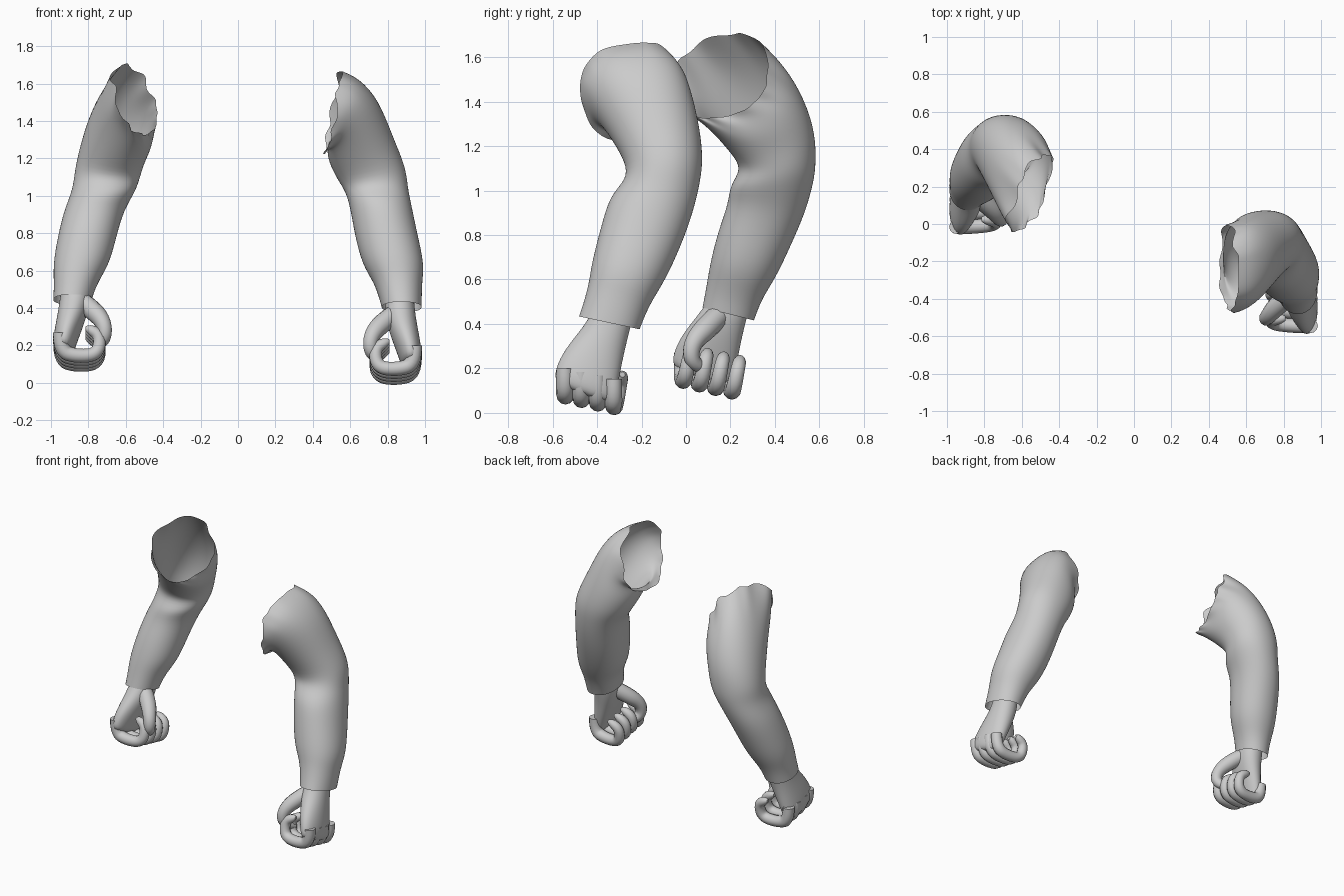
import bpy, math, random
from mathutils import Vector, Euler

random.seed(4)
cube = bpy.data.objects.get("Cube")
if cube:
    bpy.data.objects.remove(cube)

grey = bpy.data.materials.new("light_grey")
grey.use_nodes = True
COLOUR = (0.6, 0.6, 0.6, 1)
grey.diffuse_color = COLOUR
grey.node_tree.nodes["Principled BSDF"].inputs["Base Color"].default_value = COLOUR


def add_object(name, mesh, side, shift=(0, 0, 0)):
    """Place a mesh built for the +x side, mirrored when side is -1."""
    for v in mesh.vertices:
        v.co += Vector(shift)
        v.co.x *= side
    if side < 0:
        mesh.flip_normals()
    mesh.materials.clear()
    mesh.materials.append(grey)
    for p in mesh.polygons:
        p.use_smooth = True
    obj = bpy.data.objects.new(name, mesh)
    bpy.context.collection.objects.link(obj)
    return obj


def loft(name, rings, side, segs=32, shift=(0, 0, 0), cap=False, torn=0.0):
    """Skin rings of (x, y, z, half width, half depth, roll, pitch, yaw)."""
    verts, faces = [], []
    last = len(rings) - 1
    for i, (x, y, z, rx, ry, roll, pitch, yaw) in enumerate(rings):
        turn = Euler([math.radians(a) for a in (pitch, -roll, yaw)], "YXZ").to_matrix()
        power = 0.8 if torn and i > last - 2 else 0.95
        for s in range(segs):
            a = math.tau * s / segs
            c, d = math.cos(a), math.sin(a)
            p = Vector((rx * math.copysign(abs(c) ** power, c),
                        ry * math.copysign(abs(d) ** power, d), 0))
            if torn and i == last:
                p.z += random.uniform(-torn, torn)
                p *= 1 + random.uniform(-torn, torn)
            verts.append(Vector((x, y, z)) + turn @ p)
    for i in range(last):
        for s in range(segs):
            a, b = i * segs + s, i * segs + (s + 1) % segs
            faces.append((a, b, b + segs, a + segs))
    if cap:
        faces.append(tuple(range(last * segs, (last + 1) * segs)))
    mesh = bpy.data.meshes.new(name)
    mesh.from_pydata(verts, [], faces)
    if cap:
        mesh.flip_normals()
    obj = add_object(name, mesh, side, shift)
    sub = obj.modifiers.new("smooth", "SUBSURF")
    sub.levels = sub.render_levels = 2
    return obj


def tube(name, points, side, shift):
    """Round finger along points of (x, y, z, radius)."""
    curve = bpy.data.curves.new(name, "CURVE")
    curve.dimensions = "3D"
    curve.bevel_depth, curve.bevel_resolution = 1, 4
    curve.use_fill_caps = True
    spline = curve.splines.new("NURBS")
    spline.points.add(len(points) - 1)
    for sp, (x, y, z, r) in zip(spline.points, points):
        sp.co, sp.radius = (x, y, z, 1), r
    spline.order_u, spline.resolution_u = 3, 6
    spline.use_endpoint_u = True
    helper = bpy.data.objects.new(name + "_path", curve)
    bpy.context.collection.objects.link(helper)
    graph = bpy.context.evaluated_depsgraph_get()
    mesh = bpy.data.meshes.new_from_object(helper.evaluated_get(graph))
    bpy.data.objects.remove(helper)
    add_object(name, mesh, side, shift)


# Sleeves, from the cuff up to the torn shoulder opening
left_sleeve = [
    (.875, -.345, .405, .107, .140, 0, -12, 0),
    (.868, -.325, .46, .115, .140, 0, -15, 0),
    (.855, -.295, .545, .130, .147, 0, -17, 0),
    (.83, -.26, .635, .167, .170, 0, -15, 0),
    (.79, -.20, .80, .168, .186, 0, -14, 0),
    (.765, -.155, .94, .165, .192, 0, -10, 0),
    (.74, -.11, 1.035, .168, .174, 2, 0, 0),
    (.715, -.09, 1.12, .187, .170, 10, 8, 0),
    (.655, -.13, 1.25, .185, .195, 20, 10, 0),
    (.615, -.19, 1.385, .190, .225, 43, 6, 0),
    (.565, -.225, 1.44, .205, .238, 66, 8, 0),
    (.51, -.24, 1.445, .225, .235, 80, 10, 0)]
right_sleeve = [
    (.885, .19, .445, .103, .120, 0, -14, 0),
    (.875, .205, .50, .110, .124, 0, -14, 0),
    (.86, .225, .565, .126, .133, 0, -15, 0),
    (.835, .26, .65, .152, .153, 0, -12, 0),
    (.805, .31, .79, .157, .168, 0, -10, 0),
    (.77, .365, .925, .160, .174, 0, -8, 0),
    (.715, .385, 1.03, .168, .190, 2, 2, 0),
    (.70, .42, 1.11, .176, .166, 5, 4, 0),
    (.675, .39, 1.215, .178, .197, 12, 12, 0),
    (.63, .325, 1.34, .190, .222, 30, 15, 5),
    (.59, .25, 1.44, .190, .228, 48, 16, 12),
    (.55, .16, 1.515, .200, .225, 68, 13, 20)]
# Back of the hand, from the wrist down to the knuckles
palm = [
    (.865, -.32, .47, .075, .090, 0, -22, 0),
    (.865, -.35, .38, .082, .098, 0, -22, 0),
    (.88, -.39, .30, .080, .118, 0, -22, 0),
    (.905, -.43, .21, .072, .142, 0, -22, 0),
    (.925, -.455, .13, .062, .148, 0, -20, 0),
    (.925, -.465, .08, .045, .130, 0, -20, 0)]
thumb = [
    (.85, -.37, .38, .05), (.77, -.43, .32, .055), (.71, -.50, .25, .042),
    (.705, -.51, .17, .036), (.745, -.46, .13, .03), (.765, -.44, .13, .012)]
finger = [
    (.945, 0, .15, .038), (.945, 0, .05, .040), (.86, 0, .022, .038),
    (.745, .01, .03, .036), (.73, .03, .13, .033), (.79, .04, .17, .028),
    (.81, .04, .17, .012)]

for label, side, sleeve, shift in (("left", 1, left_sleeve, (0, 0, 0)),
                                   ("right", -1, right_sleeve, (.005, .53, .07))):
    loft(label + "_sleeve", sleeve, side, torn=0.025)
    loft(label + "_palm", palm, side, 20, shift, cap=True)
    tube(label + "_thumb", thumb, side, shift)
    # Four curled fingers, from the front of the fist to the back
    for i, word in enumerate(("index", "middle", "ring", "little")):
        y, lift = -.545 + .073 * i, .05 - .016 * i
        path = [(px, py + y, pz + lift, r) for px, py, pz, r in finger]
        tube(f"{label}_{word}_finger", path, side, shift)
